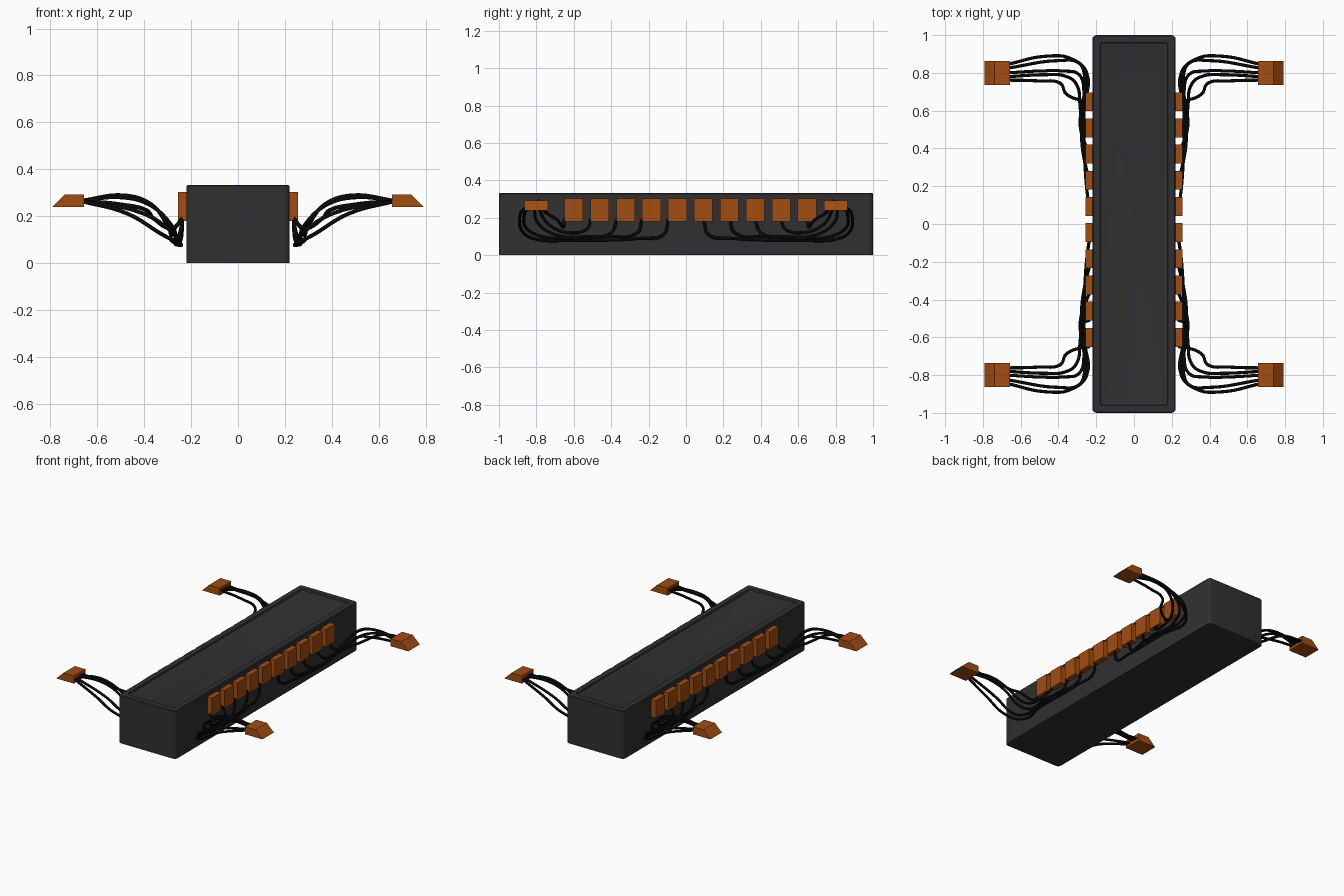
import bpy, bmesh
from math import sin, cos, pi

if "Cube" in bpy.data.objects:
    bpy.data.objects.remove(bpy.data.objects["Cube"])


def material(name, rgb):
    m = bpy.data.materials.new(name)
    m.diffuse_color = (*rgb, 1)
    m.use_nodes = True
    m.node_tree.nodes["Principled BSDF"].inputs["Base Color"].default_value = m.diffuse_color
    return m


DARK = material("dark_casing", (0.03, 0.03, 0.032))
ORANGE = material("orange_plastic", (0.36, 0.075, 0.006))
BLACK = material("black_rubber", (0.006, 0.006, 0.006))


def finish(bm, name, mat):
    bmesh.ops.recalc_face_normals(bm, faces=bm.faces)
    me = bpy.data.meshes.new(name)
    bm.to_mesh(me)
    bm.free()
    ob = bpy.data.objects.new(name, me)
    bpy.context.collection.objects.link(ob)
    me.materials.append(mat)
    return ob


def smooth(ob):
    bpy.ops.object.select_all(action='DESELECT')
    ob.select_set(True)
    bpy.context.view_layer.objects.active = ob
    bpy.ops.object.shade_smooth_by_angle(angle=0.6)


def rounded_ring(bm, hx, hy, r, z, n=4):
    verts = []
    for q, (sx, sy) in enumerate(((1, 1), (-1, 1), (-1, -1), (1, -1))):
        for i in range(n + 1):
            a = (q + i / n) * pi / 2
            verts.append(bm.verts.new((sx * (hx - r) + r * cos(a),
                                       sy * (hy - r) + r * sin(a), z)))
    return verts


# Casing: rounded block with a stepped recess in its top
bm = bmesh.new()
levels = [(0.22, 1.0, 0.022, 0), (0.22, 1.0, 0.022, 0.328),
          (0.215, 0.995, 0.018, 0.333), (0.180, 0.96, 0.012, 0.333),
          (0.177, 0.957, 0.012, 0.322), (0.163, 0.943, 0.01, 0.318)]
rings = [rounded_ring(bm, *lv) for lv in levels]
for a, b in zip(rings, rings[1:]):
    for i in range(len(a)):
        j = (i + 1) % len(a)
        bm.faces.new((a[i], a[j], b[j], b[i]))
bm.faces.new(rings[0])
bm.faces.new(rings[-1])
smooth(finish(bm, "casing", DARK))


def prism(name, profile, y0, y1, side):
    """Extrude an x/z profile along y."""
    bm = bmesh.new()
    a = [bm.verts.new((side * x, y0, z)) for x, z in profile]
    b = [bm.verts.new((side * x, y1, z)) for x, z in profile]
    n = len(a)
    for i in range(n):
        bm.faces.new((a[i], a[(i + 1) % n], b[(i + 1) % n], b[i]))
    bm.faces.new(a)
    bm.faces.new(b)
    return finish(bm, name, ORANGE)


# Cable paths for one corner, nearest socket first
paths = [
    [(.237, .65, .19), (.28, .655, .15), (.36, .69, .19), (.39, .745, .225),
     (.50, .757, .25), (.67, .762, .265)],
    [(.237, .51, .19), (.275, .53, .14), (.285, .62, .12), (.30, .73, .16),
     (.37, .785, .25), (.48, .79, .288), (.67, .78, .265)],
    [(.237, .37, .19), (.25, .40, .12), (.285, .52, .10), (.265, .70, .11),
     (.29, .79, .17), (.38, .81, .25), (.50, .81, .28), (.67, .80, .265)],
    [(.237, .235, .19), (.245, .26, .12), (.275, .42, .10), (.275, .60, .09),
     (.26, .77, .10), (.29, .85, .14), (.40, .865, .21), (.67, .825, .265)],
    [(.237, .095, .19), (.242, .12, .11), (.255, .24, .09), (.265, .60, .08),
     (.25, .80, .085), (.32, .87, .12), (.47, .888, .21), (.67, .845, .265)],
]


def tube(name, pts):
    cu = bpy.data.curves.new(name, 'CURVE')
    cu.dimensions = '3D'
    cu.bevel_depth = 0.0085
    cu.bevel_resolution = 2
    cu.resolution_u = 6
    cu.use_fill_caps = True
    sp = cu.splines.new('BEZIER')
    sp.bezier_points.add(len(pts) - 1)
    for bp, p in zip(sp.bezier_points, pts):
        bp.co = p
        bp.handle_left_type = bp.handle_right_type = 'AUTO'
    ob = bpy.data.objects.new(name, cu)
    bpy.context.collection.objects.link(ob)
    cu.materials.append(BLACK)
    bpy.ops.object.select_all(action='DESELECT')
    ob.select_set(True)
    bpy.context.view_layer.objects.active = ob
    bpy.ops.object.convert(target='MESH')
    smooth(bpy.context.object)


for side in (1, -1):
    # Row of sockets along each long side
    for i in range(10):
        y = -0.60 + 0.1386 * i
        prism("socket", [(.215, .18), (.256, .18), (.256, .302), (.215, .302)],
              y - 0.05, y + 0.05, side)
    # Wedge plug and its five cables at each end
    for end in (1, -1):
        prism("plug", [(.657, .24), (.792, .24), (.738, .292), (.657, .292)],
              end * 0.80 - 0.063, end * 0.80 + 0.063, side)
        for pts in paths:
            tube("cable", [(side * x, end * y, z) for x, y, z in pts])
